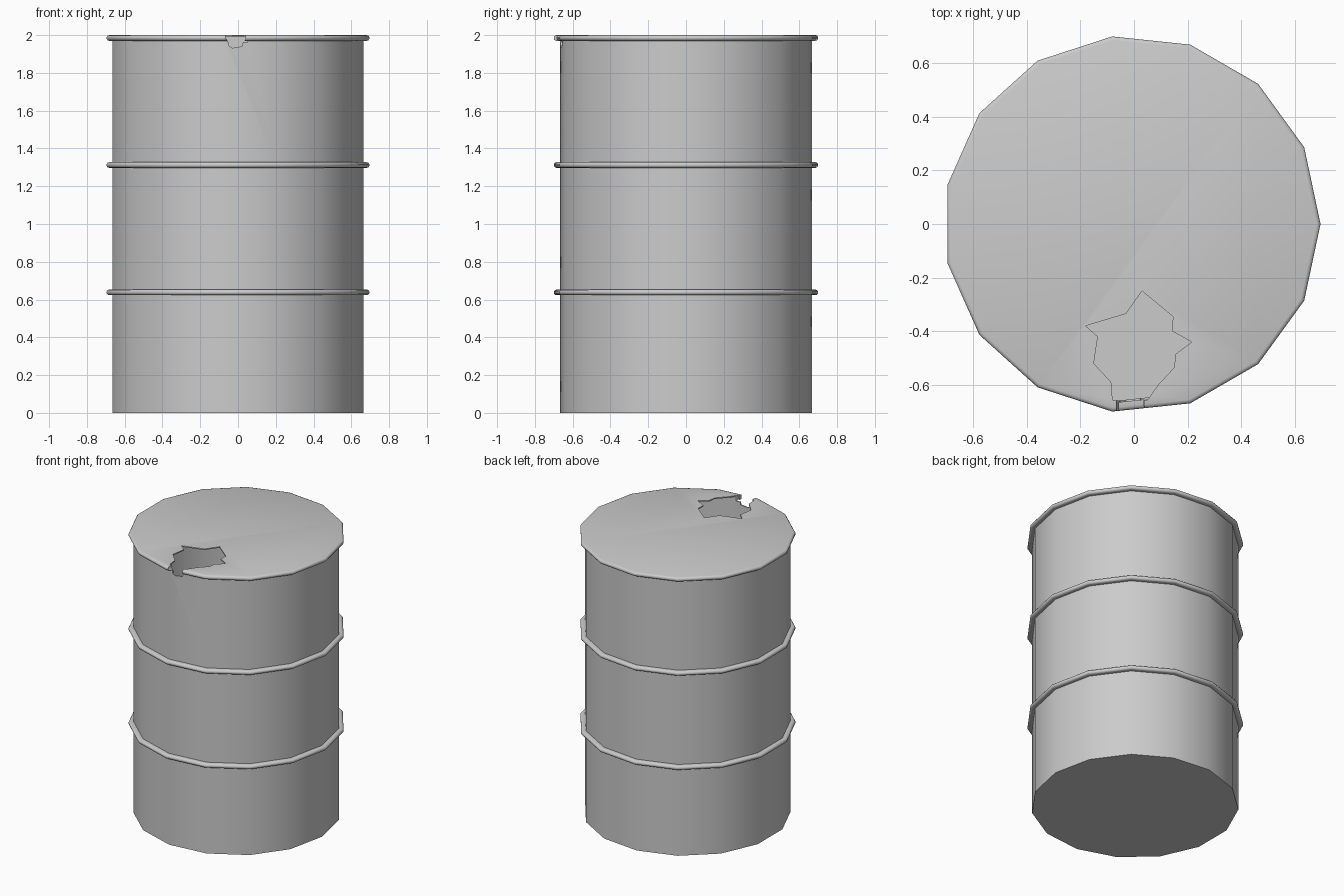
import bpy, bmesh
from math import sin, cos, pi

if "Cube" in bpy.data.objects:
    bpy.data.objects.remove(bpy.data.objects["Cube"])

SIDES = 15
R = 0.672           # body corner radius
BEAD_R = 0.704      # rib corner radius
OFF_X = -0.0077     # keeps the odd-sided drum centred


def bead(z, half=0.015):
    """Rounded rib profile bulging out of the wall at height z."""
    pts = [(R, z - half)]
    for i in range(6):
        a = -pi / 2 + pi * i / 5
        pts.append((BEAD_R - half + half * cos(a), z + half * sin(a)))
    return pts + [(R, z + half)]


def lathe(bm, profile, flip=False):
    """Revolve a profile into a closed many-sided solid."""
    rings = []
    for r, z in profile:
        rings.append([bm.verts.new((OFF_X + r * cos(2 * pi * i / SIDES),
                                    r * sin(2 * pi * i / SIDES), z))
                      for i in range(SIDES)])
    faces = [bm.faces.new(rings[0][::-1]), bm.faces.new(rings[-1])]
    for lo, hi in zip(rings, rings[1:]):
        for i in range(SIDES):
            j = (i + 1) % SIDES
            faces.append(bm.faces.new((lo[i], lo[j], hi[j], hi[i])))
    if flip:
        bmesh.ops.reverse_faces(bm, faces=faces)


def to_object(name, bm):
    me = bpy.data.meshes.new(name)
    bm.to_mesh(me)
    bm.free()
    ob = bpy.data.objects.new(name, me)
    bpy.context.collection.objects.link(ob)
    return ob


def prism(name, points, direction):
    """Extrude an outline of 3D points into a hidden cutter."""
    bm = bmesh.new()
    f = bm.faces.new([bm.verts.new(p) for p in points])
    ext = bmesh.ops.extrude_face_region(bm, geom=[f], use_keep_orig=True)
    vs = [g for g in ext["geom"] if isinstance(g, bmesh.types.BMVert)]
    bmesh.ops.translate(bm, verts=vs, vec=direction)
    bmesh.ops.recalc_face_normals(bm, faces=bm.faces)
    ob = to_object(name, bm)
    ob.hide_render = True
    return ob


# Drum shell: outer skin with two ribs and a rolled top rim, hollow inside
outer = [(R, 0)] + bead(0.638) + bead(1.312) + bead(1.985)[:-1]
bm = bmesh.new()
lathe(bm, outer)
lathe(bm, [(R - 0.008, 0.008), (R - 0.008, 1.992)], flip=True)
drum = to_object("drum_shell", bm)

# Jagged hole torn in the lid
hole = [(-0.08, -0.657), (-0.085, -0.59), (-0.15, -0.52), (-0.135, -0.42),
        (-0.18, -0.38), (-0.03, -0.335), (0.03, -0.25), (0.145, -0.345),
        (0.143, -0.40), (0.215, -0.44), (0.155, -0.485), (0.15, -0.535),
        (0.09, -0.60), (0.05, -0.657)]
lid_cutter = prism("lid_hole_cutter", [(x, y, 1.96) for x, y in hole], (0, 0, 0.2))

# Notch running from the hole through the rim and upper wall
notch = [(-0.065, 2.1), (-0.065, 1.985), (-0.052, 1.965), (-0.05, 1.945),
         (-0.03, 1.932), (0.022, 1.941), (0.026, 1.962), (0.04, 1.975), (0.04, 2.1)]
rim_cutter = prism("rim_notch_cutter", [(x, -0.8, z) for x, z in notch], (0, 0.18, 0))

bpy.context.view_layer.objects.active = drum
drum.select_set(True)
for cutter in (lid_cutter, rim_cutter):
    mod = drum.modifiers.new(cutter.name, 'BOOLEAN')
    mod.operation = 'DIFFERENCE'
    mod.solver = 'EXACT'
    mod.object = cutter
    bpy.ops.object.modifier_apply(modifier=mod.name)
    bpy.data.objects.remove(cutter)

# Smooth round the wall, crisp at lid and base
bpy.ops.object.shade_smooth_by_angle(angle=0.65)
